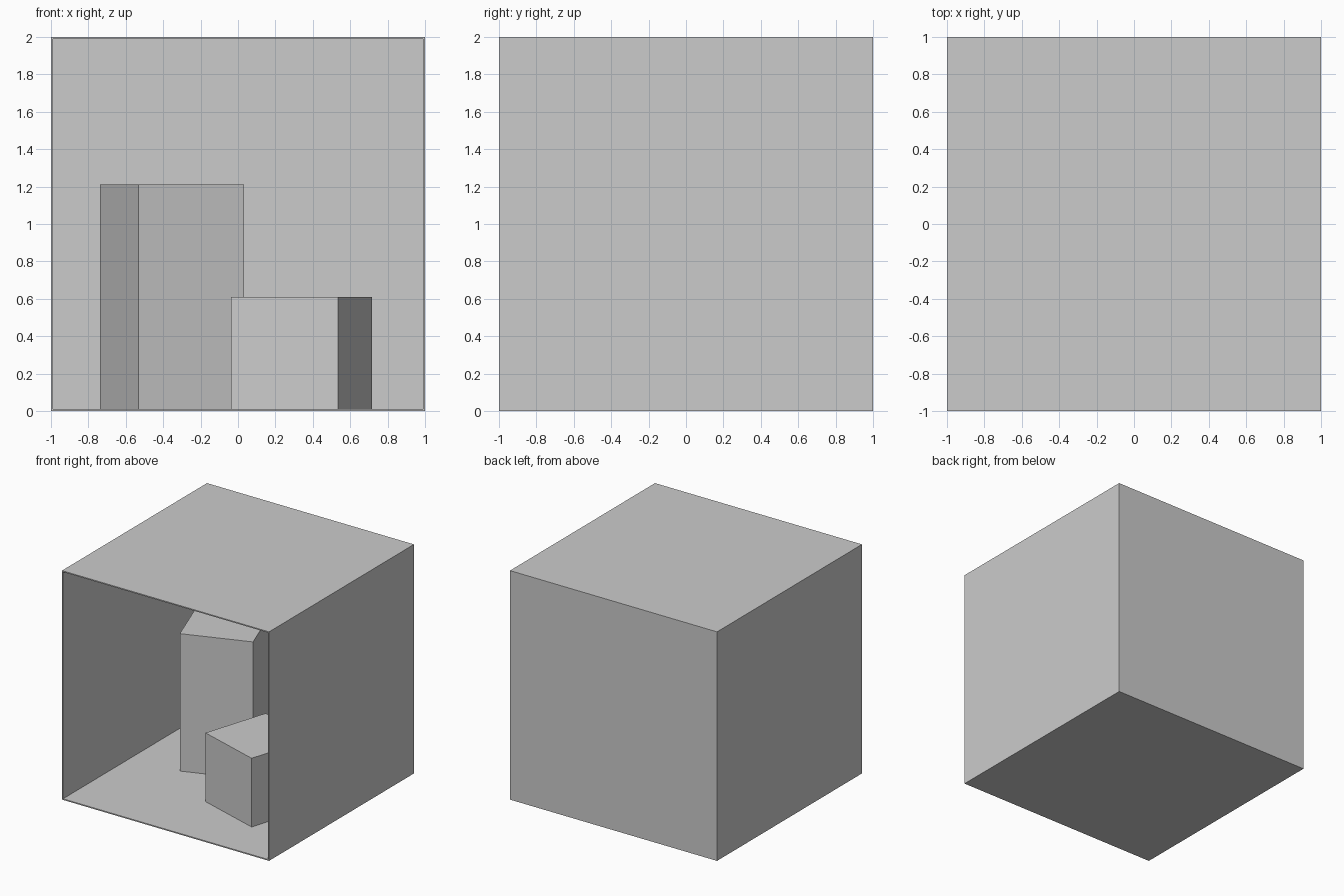
import bpy
from math import radians

if "Cube" in bpy.data.objects:
    bpy.data.objects.remove(bpy.data.objects["Cube"])

T = 0.01  # wall thickness


def box(name, lo, hi):
    """Axis-aligned box between two corners."""
    bpy.ops.mesh.primitive_cube_add(size=1, location=[(a + b) / 2 for a, b in zip(lo, hi)])
    ob = bpy.context.object
    ob.name = name
    ob.scale = [b - a for a, b in zip(lo, hi)]
    bpy.ops.object.transform_apply(location=False, rotation=False, scale=True)
    return ob


def block(name, x, y, side, height, angle):
    """Square block standing on the floor, turned about its vertical axis."""
    h = side / 2
    ob = box(name, (-h, -h, T), (h, h, T + height))
    ob.location.x, ob.location.y = x, y
    ob.rotation_euler.z = radians(angle)
    return ob


# Room shell, open at the front
box("floor", (-1, -1, 0), (1, 1, T))
box("ceiling", (-1, -1, 2 - T), (1, 1, 2))
box("back_wall", (-1, 1 - T, T), (1, 1, 2 - T))
box("left_wall", (-1, -1, T), (-1 + T, 1 - T, 2 - T))
box("right_wall", (1 - T, -1, T), (1, 1 - T, 2 - T))

# Blocks inside the room
block("tall_block", -0.352, 0.34, 0.6, 1.2, 20)
block("short_block", 0.339, -0.20, 0.6, 0.6, -17.5)
